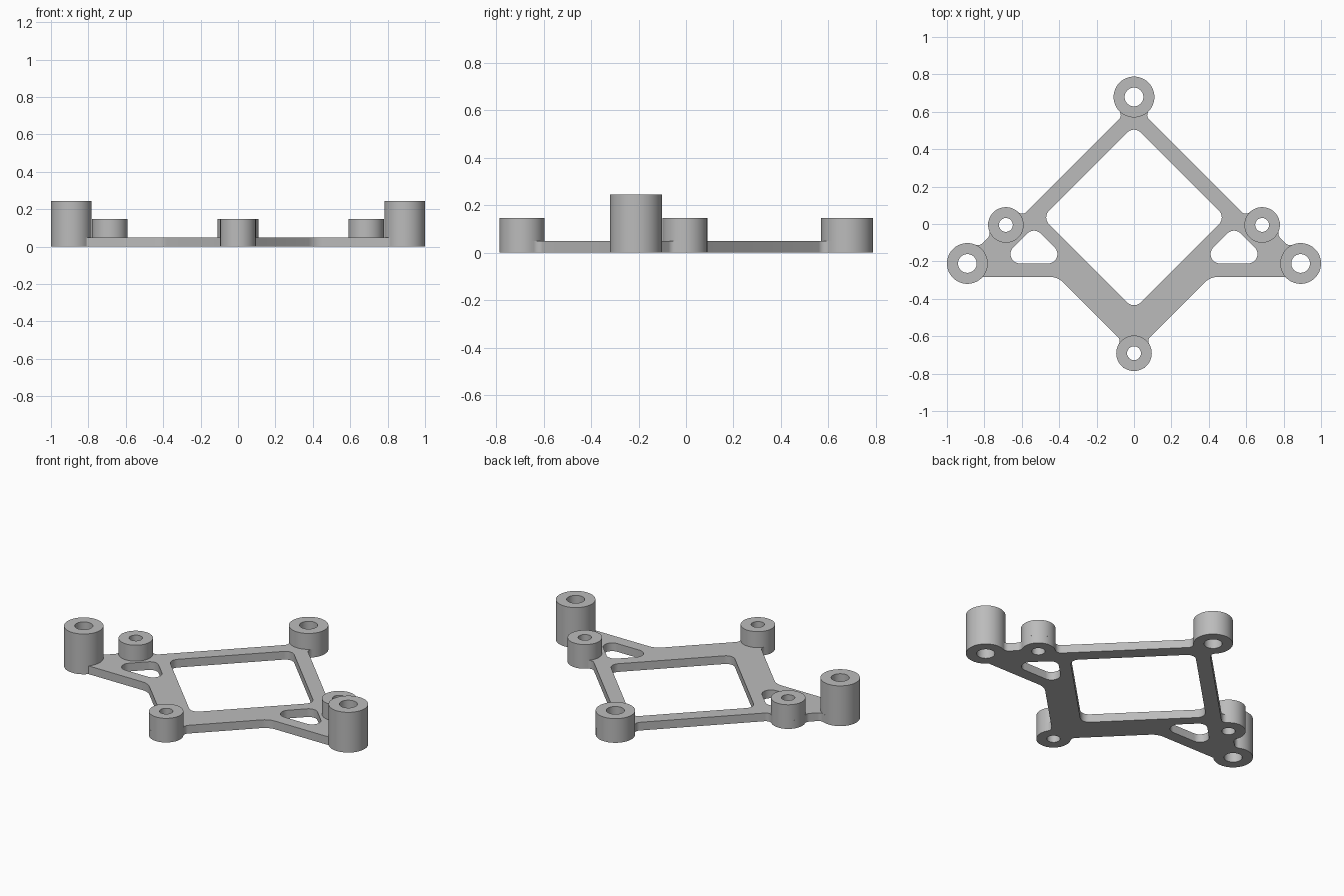
import bpy, bmesh, math
from mathutils import Vector

cube = bpy.data.objects.get("Cube")
if cube:
    bpy.data.objects.remove(cube, do_unlink=True)

PLATE, LOW, TALL = 0.05, 0.147, 0.245
FILLET = 0.032

grey = bpy.data.materials.new("plain_grey")
grey.use_nodes = True
grey.diffuse_color = (0.5, 0.5, 0.5, 1)
grey.node_tree.nodes["Principled BSDF"].inputs["Base Color"].default_value = (0.5, 0.5, 0.5, 1)


def V(x, y):
    return Vector((x, y))


def angle(v):
    return math.atan2(v.y, v.x)


def arc(c, p, q, clockwise=False):
    """Points from p to q around c, the short way or clockwise."""
    a, r = angle(p - c), (p - c).length
    sweep = (angle(q - c) - a + math.pi) % math.tau - math.pi
    if clockwise and sweep > 0:
        sweep -= math.tau
    n = max(2, int(abs(sweep) / 0.12))
    return [c + r * V(math.cos(a + sweep * i / n), math.sin(a + sweep * i / n)) for i in range(n + 1)]


def circle(c, r, n=56):
    return [c + r * V(math.cos(math.tau * i / n), math.sin(math.tau * i / n)) for i in range(n)]


def blend(boss, p, u, n, r=FILLET):
    """Concave fillet from a boss onto the line through p, running along u, outward n."""
    c, rad = boss[0], boss[1]
    u, n = u.normalized(), n.normalized()
    d = r + (p - c).dot(n)
    f = c + n * d + u * math.sqrt((rad + r) ** 2 - d * d)
    return arc(f, c + (f - c) * rad / (rad + r), f - n * r)


def round_corner(before, p, after, r):
    a, b = (before - p).normalized(), (after - p).normalized()
    half = a.angle(b) / 2
    t = r / math.tan(half)
    c = p + (a + b).normalized() * r / math.sin(half)
    return arc(c, p + a * t, p + b * t)


def rounded(points, r):
    k = len(points)
    return [q for i in range(k) for q in round_corner(points[i - 1], points[i], points[(i + 1) % k], r)]


def mirror(points):
    return [V(-p.x, p.y) for p in reversed(points)]


def slab(name, loops, z0, z1):
    """Extrude an outline with holes from z0 to z1."""
    bm = bmesh.new()
    edges = []
    for loop in loops:
        vs = [bm.verts.new((p.x, p.y, z0)) for p in loop]
        edges += [bm.edges.new((vs[i - 1], vs[i])) for i in range(len(vs))]
    bmesh.ops.triangle_fill(bm, use_beauty=True, edges=edges)
    top = bmesh.ops.extrude_face_region(bm, geom=bm.faces[:], use_keep_orig=True)["geom"]
    bmesh.ops.translate(bm, vec=(0, 0, z1 - z0), verts=[g for g in top if isinstance(g, bmesh.types.BMVert)])
    bmesh.ops.recalc_face_normals(bm, faces=bm.faces[:])
    mesh = bpy.data.meshes.new(name)
    bm.to_mesh(mesh)
    bm.free()
    mesh.materials.append(grey)
    obj = bpy.data.objects.new(name, mesh)
    bpy.context.collection.objects.link(obj)
    bpy.ops.object.select_all(action="DESELECT")
    obj.select_set(True)
    bpy.context.view_layer.objects.active = obj
    bpy.ops.object.shade_smooth_by_angle()
    return obj


# Bosses: centre, outer radius, bore radius, height
back = (V(0, 0.679), 0.109, 0.05, LOW)
front = (V(0, -0.691), 0.095, 0.037, LOW)
side = (V(0.685, -0.005), 0.095, 0.037, LOW)
corner = (V(0.891, -0.211), 0.109, 0.05, TALL)

# Plate outline, right half from the back boss round to the front boss
out, down, up = V(1, 1), V(1, -1), V(-1, 1)
rail, web, edge, lower = V(0.64, 0), V(0.708, 0), V(0, -0.283), V(0.69, 0)
back_blend = blend(back, rail, down, out)
side_in = blend(side, rail, up, out)[::-1]
side_out = blend(side, web, down, out)
corner_in = blend(corner, web, up, out)[::-1]
corner_out = blend(corner, edge, V(-1, 0), V(0, -1), 0.003)
front_blend = blend(front, lower, V(1, 1), V(1, -1))[::-1]
elbow = V(lower.x + edge.y, edge.y)

half = arc(back[0], back[0] + V(0, back[1]), back_blend[0], True)
half += back_blend[1:] + side_in
half += arc(side[0], side_in[-1], side_out[0], True)[1:]
half += side_out[1:] + corner_in
half += arc(corner[0], corner_in[-1], corner_out[0], True)[1:]
half += corner_out[1:]
half += round_corner(elbow + V(1, 0), elbow, elbow - V(1, 1), 0.1)
half += front_blend
half += arc(front[0], front_blend[-1], front[0] - V(0, front[1]), True)[1:]
outline = half + mirror(half)[1:-1]

# Openings: central diamond and a triangle under each side boss
mid, reach = V(0, 0.035), 0.49
window = rounded([mid + reach * d for d in (V(0, 1), V(1, 0), V(0, -1), V(-1, 0))], 0.05)
triangle = rounded([V(0.535, -0.015), V(0.731, -0.211), V(0.339, -0.211)], 0.05)

# Stand-off bosses, mirrored where they sit off the centre line
bosses = {"back_boss": back, "front_boss": front}
for label, sign in (("left", 1), ("right", -1)):
    for part, (c, r, bore, h) in (("side", side), ("corner", corner)):
        bosses[f"{label}_{part}_boss"] = (V(c.x * sign, c.y), r, bore, h)

holes = [circle(c, bore) for c, r, bore, h in bosses.values()]
slab("base_plate", [outline, window, triangle, mirror(triangle)] + holes, 0, PLATE)
for name, (c, r, bore, h) in bosses.items():
    slab(name, [circle(c, r), circle(c, bore)], PLATE, h)
